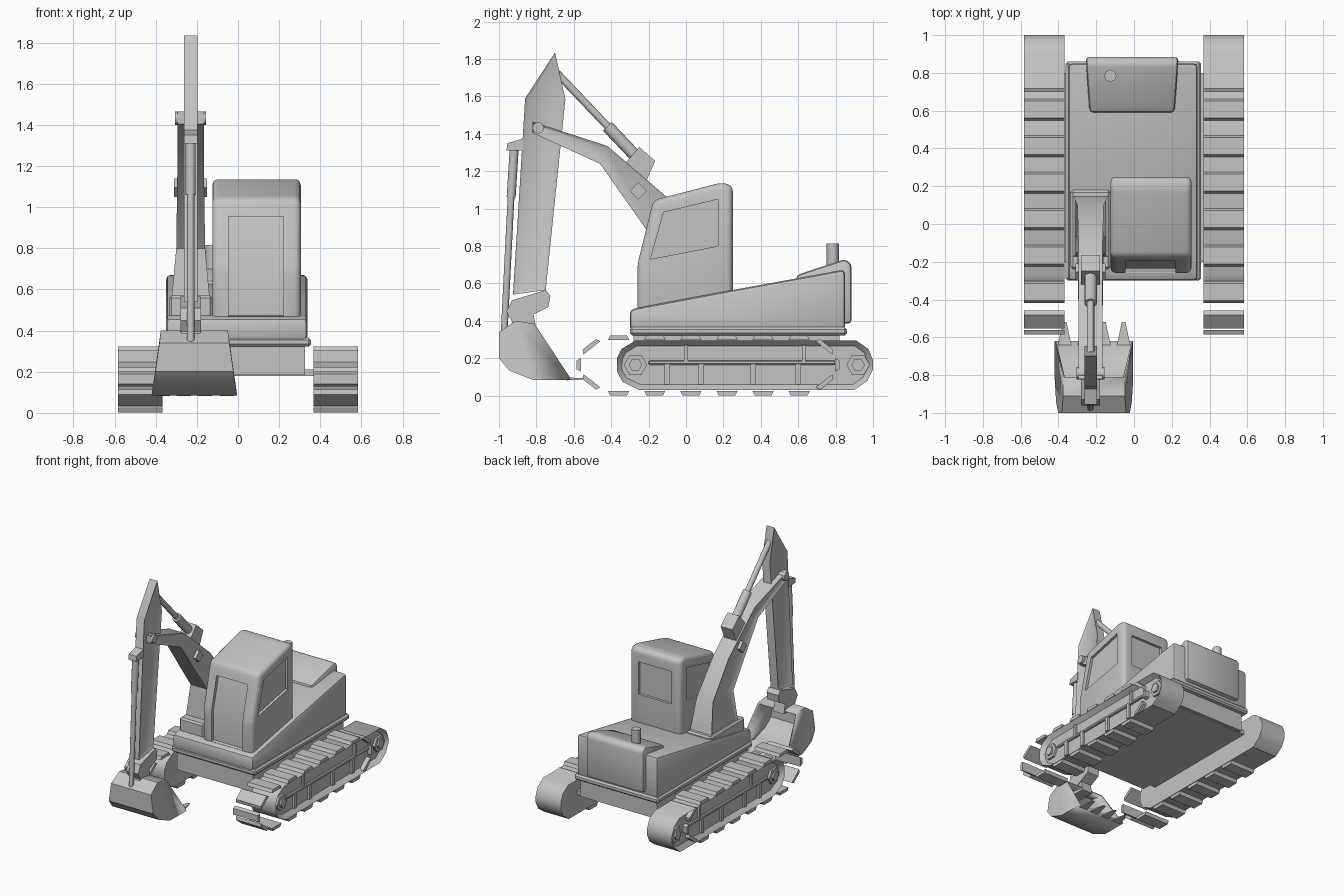
import bpy, bmesh, math
from mathutils import Matrix, Vector

if "Cube" in bpy.data.objects:
    bpy.data.objects.remove(bpy.data.objects["Cube"], do_unlink=True)

grey = bpy.data.materials.new("plain_grey")
GREY = (0.55, 0.55, 0.55, 1)
grey.diffuse_color = GREY
grey.use_nodes = True
grey.node_tree.nodes["Principled BSDF"].inputs["Base Color"].default_value = GREY


def finish(name, bm, angle=35):
    """Turn a bmesh into a smooth-by-angle grey object."""
    bmesh.ops.recalc_face_normals(bm, faces=bm.faces)
    me = bpy.data.meshes.new(name)
    bm.to_mesh(me)
    bm.free()
    me.materials.append(grey)
    me.shade_smooth()
    me.set_sharp_from_angle(angle=math.radians(angle))
    ob = bpy.data.objects.new(name, me)
    bpy.context.scene.collection.objects.link(ob)
    return ob


def prism(name, pts, xc, half, bevel=0, segs=2, panel=None, open_edge=None):
    """Side profile of (y, z) points widened in x; half may vary per point.
    panel = (sides, rim, depth) sinks the flat sides."""
    halves = half if isinstance(half, list) else [half] * len(pts)
    bm = bmesh.new()
    rows = [[bm.verts.new((xc + s * h, y, z)) for (y, z), h in zip(pts, halves)]
            for s in (-1, 1)]
    n = len(pts)
    caps = {s: bm.faces.new(r) for s, r in zip((-1, 1), rows)}
    walls = []
    for i in range(n):
        j = (i + 1) % n
        walls.append(bm.faces.new((rows[0][i], rows[0][j], rows[1][j], rows[1][i])))
    bmesh.ops.recalc_face_normals(bm, faces=bm.faces)
    if open_edge is not None:
        bm.faces.remove(walls[open_edge])
    if bevel:
        bmesh.ops.bevel(bm, geom=bm.edges[:], offset=bevel, segments=segs,
                        profile=0.5, affect='EDGES', clamp_overlap=True)
    if panel:
        sides, rim, depth = panel
        bmesh.ops.inset_individual(bm, faces=[caps[s] for s in sides],
                                   thickness=rim, depth=-depth)
    return finish(name, bm)


def box(name, x, y, z, bevel=0):
    pts = [(y[0], z[0]), (y[1], z[0]), (y[1], z[1]), (y[0], z[1])]
    return prism(name, pts, (x[0] + x[1]) / 2, abs(x[1] - x[0]) / 2, bevel, 1)


def rod(name, a, b, r, sides=12):
    a, b = Vector(a), Vector(b)
    d = b - a
    turn = Vector((0, 0, 1)).rotation_difference(d).to_matrix().to_4x4()
    bm = bmesh.new()
    bmesh.ops.create_cone(bm, cap_ends=True, segments=sides, radius1=r, radius2=r,
                          depth=d.length,
                          matrix=Matrix.Translation((a + b) / 2) @ turn)
    return finish(name, bm, 50)


def cut(target, cutter):
    m = target.modifiers.new("recess", 'BOOLEAN')
    m.operation = 'DIFFERENCE'
    m.solver = 'EXACT'
    m.object = cutter
    cutter.hide_render = True
    bpy.context.view_layer.update()
    deps = bpy.context.evaluated_depsgraph_get()
    me = bpy.data.meshes.new_from_object(target.evaluated_get(deps))
    target.modifiers.clear()
    target.data = me
    bpy.data.objects.remove(cutter, do_unlink=True)


# Tracks with shoes, hubs and side frames
TRACK = [(-0.37, 0.2), (-0.345, 0.25), (-0.27, 0.295), (0.91, 0.295), (0.975, 0.25),
         (1.0, 0.19), (1.0, 0.14), (0.97, 0.08), (0.9, 0.03), (-0.25, 0.03),
         (-0.34, 0.075), (-0.37, 0.13)]


def shoe(name, x, y, z, tilt, length=0.057):
    c, s = math.cos(tilt), math.sin(tilt)
    local = [(-length, -0.012), (length, -0.012), (length - 0.012, 0.012), (0.012 - length, 0.012)]
    prism(name, [(y + u * c - v * s, z + u * s + v * c) for u, v in local], x, 0.107)


for s, side in ((1, "left"), (-1, "right")):
    xc = 0.475 * s
    prism(side + "_track", TRACK, xc, 0.107, panel=([s], 0.03, 0.035))
    for i in range(6):
        y = -0.36 + 0.193 * i
        shoe(side + "_top_shoe", xc, y, 0.31, 0)
        shoe(side + "_bottom_shoe", xc, y, 0.014, math.pi)
    for d, mid in ((-1, -0.51), (1, 0.745)):
        tilt = math.radians(38)
        shoe(side + "_upper_end_shoe", xc, mid, 0.265, -d * tilt)
        shoe(side + "_lower_end_shoe", xc, mid, 0.07, math.pi + d * tilt)
        shoe(side + "_end_shoe", xc, mid + d * 0.063, 0.165, -d * math.pi / 2, 0.036)
    for y in (-0.27, 0.92):
        rod(side + "_hub", (0.53 * s, y, 0.165), (0.565 * s, y, 0.165), 0.062, 6)
        rod(side + "_hub_cap", (0.53 * s, y, 0.165), (0.578 * s, y, 0.165), 0.036, 6)
    frame = (0.53 * s, 0.563 * s)
    box(side + "_frame_rail", frame, (-0.2, 0.8), (0.165, 0.188), 0.006)
    for y in (-0.1, 0.08, 0.36, 0.6):
        box(side + "_frame_post", frame, (y - 0.015, y + 0.015), (0.06, 0.17))
    for y in (0.0, 0.63):
        box(side + "_frame_brace", frame, (y - 0.01, y + 0.01), (0.18, 0.27))

# Undercarriage and deck
box("axle_plate", (-0.385, 0.385), (-0.2, 0.8), (0.18, 0.212))
box("undercarriage", (-0.325, 0.325), (-0.28, 0.82), (0.185, 0.34))
box("deck_flange", (-0.362, 0.355), (-0.3, 0.86), (0.322, 0.366), 0.012)
prism("body", [(-0.3, 0.35), (-0.3, 0.46), (-0.22, 0.477), (0.25, 0.565), (0.85, 0.675),
               (0.85, 0.35)], -0.006, 0.343, 0.022)
prism("engine_hood", [(0.59, 0.5), (0.59, 0.645), (0.85, 0.73), (0.885, 0.705),
                      (0.885, 0.385), (0.59, 0.385)], -0.01,
      [0.225, 0.225, 0.245, 0.245, 0.245, 0.225], 0.02)
rod("exhaust", (-0.125, 0.785, 0.66), (-0.125, 0.785, 0.815), 0.033, 8)

# Cab with sunken windows
cab = prism("cab", [(-0.26, 0.4), (-0.26, 0.7), (-0.175, 1.045), (0.19, 1.14),
                    (0.25, 1.125), (0.25, 0.4)], 0.09, 0.215, 0.05, 3)
cut(cab, prism("windscreen_cutter", [(-0.4, 0.47), (-0.235, 0.47), (-0.235, 0.7),
                                     (-0.17, 0.955), (-0.4, 0.955)], 0.088, 0.133))
WINDOW = [(-0.19, 0.73), (-0.12, 0.98), (0.17, 1.05), (0.17, 0.8)]
for x in (0.385, -0.205):
    cut(cab, prism("side_window_cutter", WINDOW, x, 0.1))
cut(cab, box("rear_window_cutter", (-0.05, 0.23), (0.23, 0.4), (0.78, 1.03)))
cab.data.set_sharp_from_angle(angle=math.radians(35))

# Boom and its mount
AX = -0.23
box("boom_mount", (-0.335, -0.125), (-0.24, 0.18), (0.42, 0.57), 0.012)
prism("boom", [(-0.82, 1.465), (-0.42, 1.335), (-0.1, 1.06), (0.1, 0.8), (0.16, 0.5),
               (-0.18, 0.5), (-0.15, 0.8), (-0.46, 1.24), (-0.82, 1.405)], AX,
      [0.064, 0.064, 0.064, 0.07, 0.098, 0.098, 0.07, 0.064, 0.064],
      panel=([-1, 1], 0.016, 0.01))
rod("boom_tip_pin", (AX - 0.075, -0.79, 1.432), (AX + 0.075, -0.79, 1.432), 0.032, 8)
rod("boom_pin", (AX - 0.08, -0.255, 1.095), (AX + 0.08, -0.255, 1.095), 0.045, 4)

# Stick and its cylinder
prism("stick", [(-0.70, 1.835), (-0.86, 1.59), (-0.925, 0.54), (-0.75, 0.565),
                (-0.645, 1.585)], AX, 0.033, panel=([-1, 1], 0.022, 0.01))
prism("stick_cylinder_bracket", [(-0.34, 1.225), (-0.25, 1.33), (-0.165, 1.255),
                                 (-0.22, 1.13)], AX, 0.05)
rod("stick_cylinder_rod", (AX, -0.69, 1.725), (AX, -0.4, 1.42), 0.02)
rod("stick_cylinder_sleeve", (AX, -0.42, 1.44), (AX, -0.25, 1.26), 0.033)

# Bucket cylinder and linkage
prism("bucket_cylinder_bracket", [(-0.96, 1.31), (-0.955, 1.35), (-0.87, 1.375),
                                  (-0.87, 1.31)], AX, 0.033)
rod("bucket_cylinder_sleeve", (AX, -0.918, 1.33), (AX, -0.935, 1.06), 0.024)
rod("bucket_cylinder_rod", (AX, -0.935, 1.07), (AX, -0.972, 0.34), 0.018)
prism("bucket_linkage", [(-0.96, 0.45), (-0.93, 0.51), (-0.75, 0.565), (-0.725, 0.535),
                         (-0.735, 0.475), (-0.92, 0.38)], AX, 0.05)
prism("bucket_neck", [(-0.94, 0.36), (-0.91, 0.46), (-0.82, 0.46), (-0.8, 0.36)], AX, 0.045)

# Open bucket with teeth
BX = -0.212
bucket = prism("bucket", [(-0.81, 0.385), (-0.62, 0.085), (-0.82, 0.085), (-0.945, 0.135),
                          (-1.0, 0.2), (-1.0, 0.34), (-0.91, 0.4)], BX,
               [0.165, 0.208, 0.208, 0.2, 0.19, 0.17, 0.163], open_edge=0)
shell = bucket.modifiers.new("shell", 'SOLIDIFY')
shell.thickness = 0.014
shell.offset = -1
for i in range(4):
    x = BX - 0.155 + i * 0.104
    bm = bmesh.new()
    bmesh.ops.create_cone(bm, cap_ends=True, segments=4, radius1=0.05, radius2=0.014,
                          depth=0.12)
    bmesh.ops.transform(bm, verts=bm.verts, matrix=Matrix.Translation((x, -0.58, 0.09))
                        @ Matrix.Diagonal((1, 1, 0.22, 1))
                        @ Matrix.Rotation(-math.pi / 2, 4, 'X')
                        @ Matrix.Rotation(math.pi / 4, 4, 'Z'))
    finish("bucket_tooth", bm)
